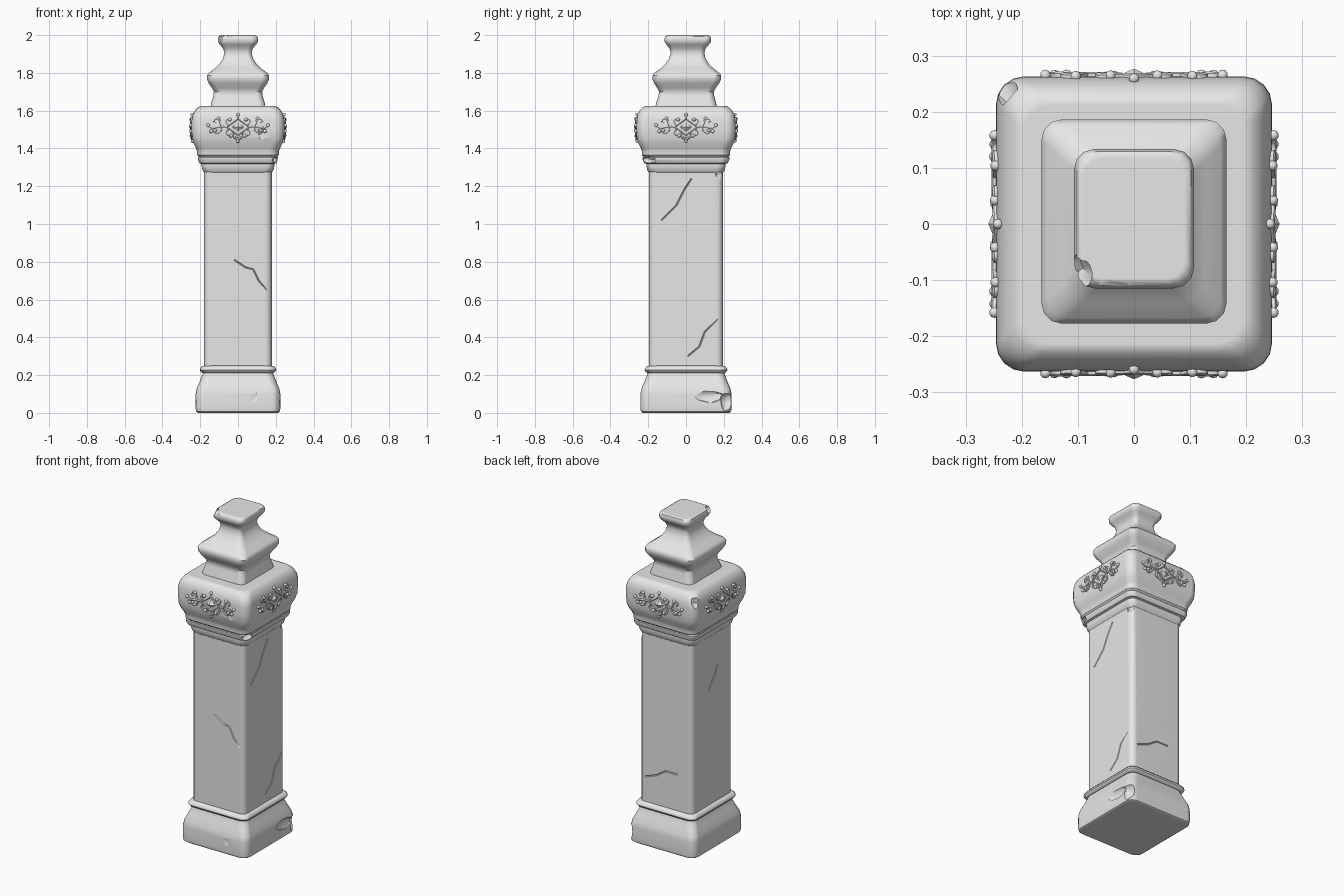
import bpy, bmesh, math, random
from mathutils import Vector

random.seed(4)
cube = bpy.data.objects.get("Cube")
if cube:
    bpy.data.objects.remove(cube, do_unlink=True)

stone = bpy.data.materials.new("grey stone")
stone.use_nodes = True
stone.diffuse_color = (0.8, 0.8, 0.8, 1)
stone.node_tree.nodes["Principled BSDF"].inputs["Base Color"].default_value = (0.8, 0.8, 0.8, 1)

EXTRA = 0.017  # the post is slightly deeper than wide


def activate(ob):
    bpy.ops.object.select_all(action='DESELECT')
    ob.select_set(True)
    bpy.context.view_layer.objects.active = ob


def make_object(name, bm):
    mesh = bpy.data.meshes.new(name)
    bmesh.ops.recalc_face_normals(bm, faces=bm.faces)
    bm.to_mesh(mesh)
    bm.free()
    mesh.materials.append(stone)
    ob = bpy.data.objects.new(name, mesh)
    bpy.context.collection.objects.link(ob)
    return ob


def loft(name, profile, radius, segs=4, shift=0.0):
    """Stack rounded rectangles; profile holds (height, half width)."""
    bm = bmesh.new()
    rings = []
    z0, z1 = profile[0][0], profile[-1][0]
    for z, hx in profile:
        hy = hx + EXTRA
        r = min(radius, hx * 0.35)
        cy = shift * (z - z0) / (z1 - z0)
        ring = []
        for q, (sx, sy) in enumerate([(1, 1), (-1, 1), (-1, -1), (1, -1)]):
            for i in range(segs + 1):
                a = math.pi / 2 * (q + i / segs)
                ring.append(bm.verts.new((sx * (hx - r) + r * math.cos(a),
                                          sy * (hy - r) + r * math.sin(a) + cy, z)))
        rings.append(ring)
    n = len(rings[0])
    for a, b in zip(rings, rings[1:]):
        for i in range(n):
            bm.faces.new((a[i], a[(i + 1) % n], b[(i + 1) % n], b[i]))
    bm.faces.new(rings[0])
    bm.faces.new(rings[-1])
    return make_object(name, bm)


def tube(name, paths, depth, res=1, smooth=True):
    """Round strokes through lists of points, turned into a mesh."""
    cu = bpy.data.curves.new(name, 'CURVE')
    cu.dimensions = '3D'
    cu.bevel_depth = depth
    cu.bevel_resolution = res
    cu.use_fill_caps = True
    cu.resolution_u = 4
    for pts in paths:
        sp = cu.splines.new('NURBS' if smooth else 'POLY')
        sp.points.add(len(pts) - 1)
        for p, co in zip(sp.points, pts):
            p.co = (*co, 1)
        if smooth:
            sp.order_u = 3
            sp.use_endpoint_u = True
    ob = bpy.data.objects.new(name, cu)
    bpy.context.collection.objects.link(ob)
    activate(ob)
    bpy.ops.object.convert(target='MESH')
    ob = bpy.context.view_layer.objects.active
    ob.data.materials.clear()
    ob.data.materials.append(stone)
    return ob


def carve(target, cutter):
    mod = target.modifiers.new("carve", 'BOOLEAN')
    mod.operation = 'DIFFERENCE'
    mod.solver = 'EXACT'
    mod.object = cutter
    activate(target)
    bpy.ops.object.modifier_apply(modifier=mod.name)
    bpy.data.objects.remove(cutter, do_unlink=True)


def chip(target, centre, size):
    """Knock a rough lump out of a part."""
    bm = bmesh.new()
    bmesh.ops.create_icosphere(bm, subdivisions=2, radius=1)
    for v in bm.verts:
        k = random.uniform(0.8, 1.12)
        v.co = Vector(c + s * k * w for c, s, w in zip(centre, size, v.co))
    carve(target, make_object("chip_cutter", bm))


def finish(ob, angle=38):
    activate(ob)
    bpy.ops.object.shade_smooth_by_angle(angle=math.radians(angle))
    mod = ob.modifiers.new("even shading", 'WEIGHTED_NORMAL')
    mod.keep_sharp = True


# Plinth, collar and shaft
base = loft("base", [(0, .212), (.008, .222), (.03, .225), (.1, .224), (.13, .218),
                     (.165, .203), (.19, .193), (.205, .187), (.22, .185)], .045)
collar = loft("base_collar", [(.21, .185), (.216, .196), (.226, .202), (.236, .2),
                              (.246, .192), (.25, .178)], .04)
shaft = loft("shaft", [(.2, .179), (.7, .179), (1.3, .179)], .034, 3)

# Stepped moulding and swollen head
moulding = loft("moulding", [(1.272, .178), (1.285, .188), (1.305, .192), (1.318, .192),
                             (1.322, .204), (1.34, .212), (1.352, .212), (1.358, .206),
                             (1.39, .2)], .042)
head_profile = [(1.355, .207), (1.365, .216), (1.385, .217), (1.4, .222), (1.425, .234),
                (1.455, .243), (1.5, .246), (1.55, .245), (1.58, .239), (1.603, .227),
                (1.618, .212), (1.625, .196)]
head = loft("head", head_profile, .05)

# Finial
finial = loft("finial", [(1.615, .146), (1.64, .142), (1.68, .13), (1.7, .128), (1.72, .138),
                         (1.745, .155), (1.765, .164), (1.785, .165), (1.8, .155),
                         (1.82, .127), (1.845, .1), (1.875, .08), (1.905, .072),
                         (1.93, .079), (1.95, .096), (1.963, .105), (1.98, .107),
                         (1.993, .102), (2, .09)], .036, 3, .01)

# Worn chips
chip(base, (.235, .13, .085), (.028, .09, .035))
chip(base, (.225, .225, .06), (.035, .05, .05))
chip(base, (.09, -.247, .08), (.03, .012, .03))
chip(finial, (-.105, -.09, 1.99), (.03, .035, .03))
chip(finial, (-.03, -.115, 2), (.04, .014, .012))
chip(head, (.13, -.267, 1.475), (.03, .012, .05))
chip(head, (-.235, .25, 1.59), (.03, .04, .05))
chip(shaft, (.185, -.2, .7), (.02, .025, .08))
chip(shaft, (.185, .2, 1.26), (.025, .05, .04))
chip(moulding, (.2, -.2, 1.34), (.025, .05, .018))

# Hairline cracks, given as side, sideways position and height
SIDES = {"front": ((0, -1), (1, 0), EXTRA), "left": ((1, 0), (0, 1), 0),
         "back": ((0, 1), (-1, 0), EXTRA), "right": ((-1, 0), (0, -1), 0)}


def on_side(side, u, z, dist):
    n, t, extra = SIDES[side]
    d = dist + extra
    return Vector((n[0] * d + t[0] * u, n[1] * d + t[1] * u, z))


cracks = [("front", [(-.02, .81), (.04, .77), (.08, .76), (.11, .7), (.15, .65)]),
          ("left", [(.03, 1.24), (-.01, 1.18), (-.05, 1.1), (-.13, 1.02)]),
          ("left", [(.17, .5), (.1, .43), (.07, .35), (.01, .3)]),
          ("back", [(-.14, .4), (-.06, .43), (0, .47), (.08, .47)]),
          ("right", [(-.04, .95), (.02, 1.02), (.05, 1.08)])]
for side, pts in cracks:
    path = [on_side(side, u, z, .18) for u, z in pts]
    carve(shaft, tube("crack_cutter", [path], .005, 0, False))

for ob in (base, collar, shaft, moulding, head, finial):
    finish(ob)


# Scroll ornament on every side of the head
def head_face(z):
    for (z0, a), (z1, b) in zip(head_profile, head_profile[1:]):
        if z0 <= z <= z1:
            return a + (b - a) * (z - z0) / (z1 - z0)


MID = 1.513
strokes = [[(.16, .012), (.145, -.008), (.12, -.004), (.09, .004), (.06, 0)],
           [(.085, .002), (.098, .02), (.1, .04), (.12, .045), (.13, .03), (.118, .022)],
           [(.085, 0), (.09, -.02), (.108, -.035), (.126, -.03), (.122, -.016)],
           [(.05, .008), (.068, .03), (.056, .045), (.042, .036)],
           [(.05, -.008), (.066, -.026), (.055, -.045), (.035, -.045)],
           [(.02, -.035), (.024, -.052), (.01, -.058), (0, -.068)]]
bulbs = [(.158, .01), (.142, -.022), (.104, .045), (.12, -.018), (.042, .04), (.036, -.046)]
diamond = [(0, .046), (.06, 0), (0, -.046), (-.06, 0)]

for side in SIDES:
    def place(u, w, lift=0.002):
        return on_side(side, u, MID + w, head_face(MID + w) + lift)

    paths = [[place(m * u, w) for u, w in s] for s in strokes for m in (1, -1)]
    scroll = tube(side + "_scrolls", paths, .0065)
    frame = tube(side + "_diamond_frame", [[place(*p) for p in (*diamond, diamond[0])]],
                 .006, 1, False)
    # Raised centre stone and round bulbs
    bm = bmesh.new()
    tip = bm.verts.new(place(0, 0, .014))
    rim = [bm.verts.new(place(u * .6, w * .6, -.002)) for u, w in diamond]
    for i in range(4):
        bm.faces.new((rim[i], rim[(i + 1) % 4], tip))
    bm.faces.new(rim)
    spots = [(m * u, w) for u, w in bulbs for m in (1, -1)] + [(0, .066), (0, -.074)]
    for u, w in spots:
        made = bmesh.ops.create_icosphere(bm, subdivisions=2, radius=.0095)
        bmesh.ops.translate(bm, verts=made["verts"], vec=place(u, w, .003))
    centre = make_object(side + "_diamond_and_bulbs", bm)
    for ob in (scroll, frame, centre):
        finish(ob, 30)
